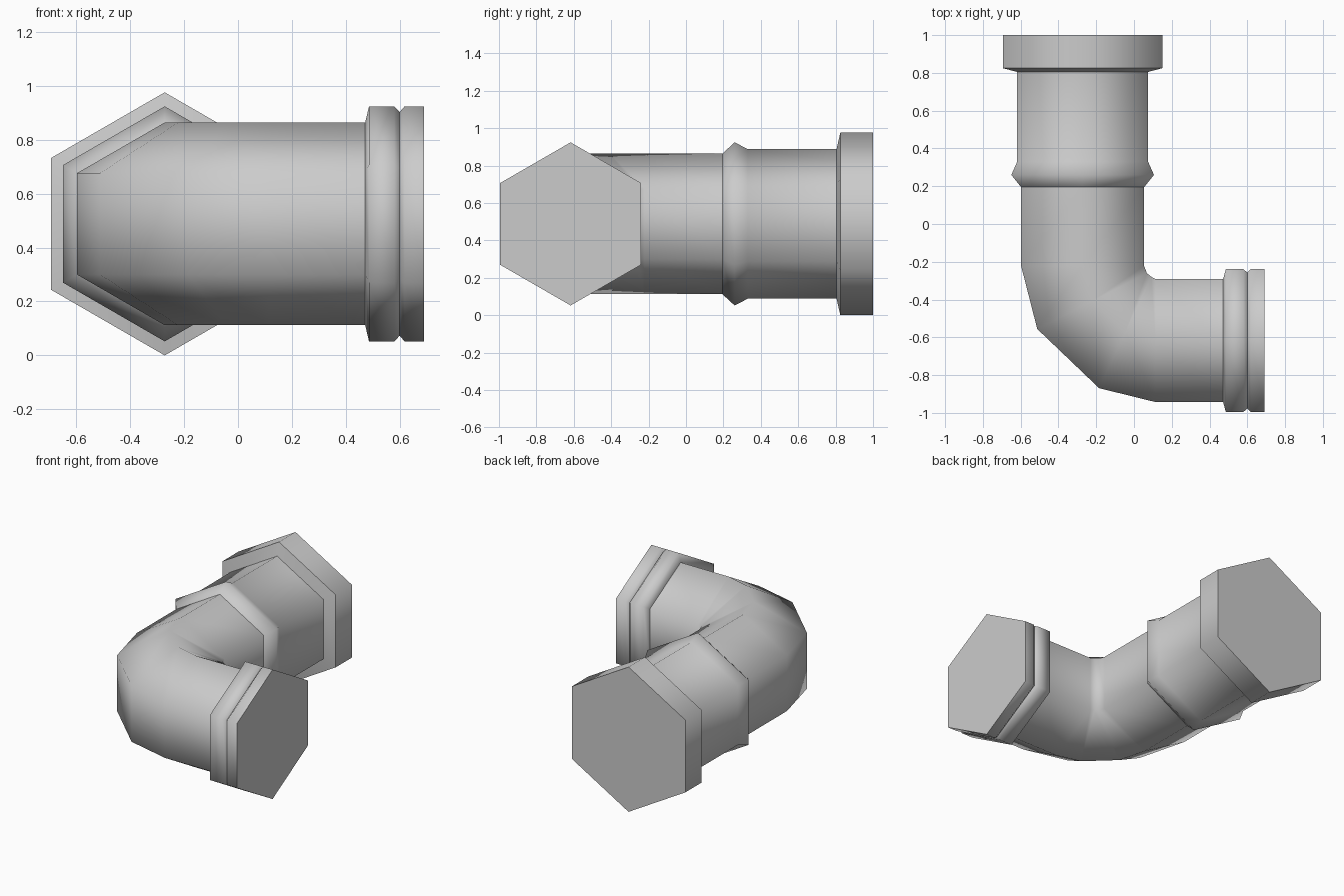
import bpy, bmesh
from math import sin, cos, radians
from mathutils import Vector

if "Cube" in bpy.data.objects:
    bpy.data.objects.remove(bpy.data.objects["Cube"])

SIDES = 6
AXIS_X, AXIS_Y, AXIS_Z = -0.272, -0.617, 0.488
PIPE = 0.376

grey = bpy.data.materials.new("pipe_grey")
grey.use_nodes = True
colour = (0.6, 0.6, 0.6, 1)
grey.diffuse_color = colour
grey.node_tree.nodes["Principled BSDF"].inputs["Base Color"].default_value = colour

# Long arm: position along y, radius, crisp rim
long_arm = [(1.0, 0.488, True), (0.825, 0.488, True), (0.805, 0.4, True),
            (0.33, 0.4, False), (0.26, 0.436, False), (0.195, PIPE, True),
            (-0.222, PIPE, False)]
# Bend: centre x, centre y, turn angle
bend = [(-0.222, -0.408, 27), (-0.047, -0.574, 65)]
# Short arm: position along x, radius, crisp rim
short_arm = [(0.114, PIPE, False), (0.472, PIPE, True), (0.486, 0.436, False),
             (0.58, 0.436, False), (0.6, 0.415, True), (0.618, 0.436, False),
             (0.69, 0.436, True)]

sections = [(AXIS_X, y, 0, r, s) for y, r, s in long_arm]
sections += [(x, y, a, PIPE, False) for x, y, a in bend]
sections += [(x, AXIS_Y, 90, r, s) for x, r, s in short_arm]


def add_ring(bm, x, y, angle, radius):
    """Upright hexagonal section with corners at top and bottom."""
    side = Vector((-cos(radians(angle)), -sin(radians(angle)), 0))
    up = Vector((0, 0, 1))
    centre = Vector((x, y, AXIS_Z))
    turns = [radians(360 * k / SIDES) for k in range(SIDES)]
    return [bm.verts.new(centre + radius * (side * sin(t) + up * cos(t))) for t in turns]


# Loft the sections into one closed pipe
bm = bmesh.new()
rings = [add_ring(bm, x, y, a, r) for x, y, a, r, s in sections]
for one, two in zip(rings, rings[1:]):
    for k in range(SIDES):
        n = (k + 1) % SIDES
        bm.faces.new((one[k], one[n], two[n], two[k]))
for end in (rings[0], rings[-1]):
    bm.faces.new(end)
bmesh.ops.recalc_face_normals(bm, faces=bm.faces)

# Smooth walls with crisp rims
for face in bm.faces:
    face.smooth = True
for ring, section in zip(rings, sections):
    if section[-1]:
        for k in range(SIDES):
            bm.edges.get((ring[k], ring[(k + 1) % SIDES])).smooth = False

mesh = bpy.data.meshes.new("elbow_pipe")
bm.to_mesh(mesh)
bm.free()
mesh.materials.append(grey)
pipe = bpy.data.objects.new("elbow_pipe", mesh)
bpy.context.collection.objects.link(pipe)
